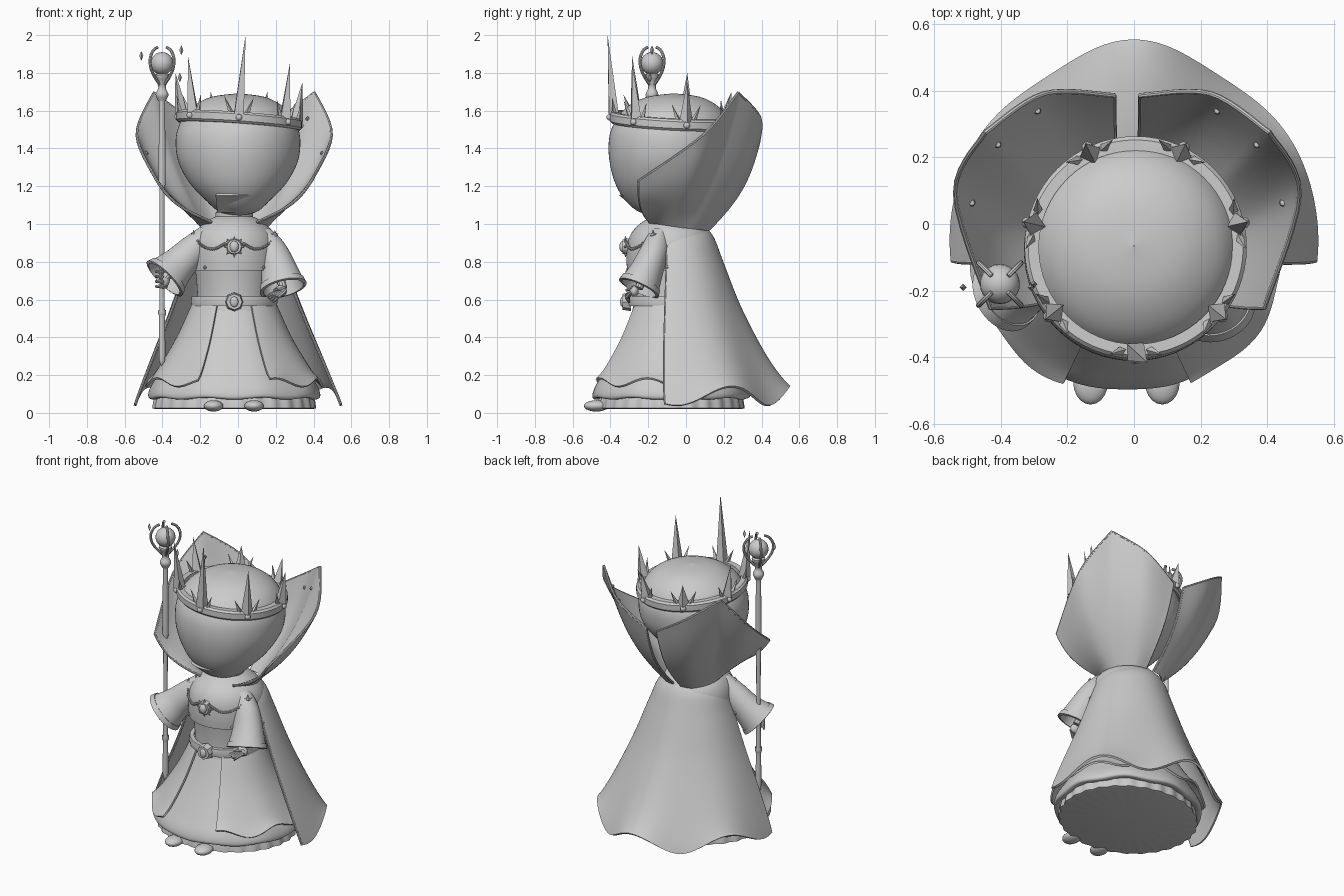
import bpy, math
from mathutils import Vector

if "Cube" in bpy.data.objects:
    bpy.data.objects.remove(bpy.data.objects["Cube"])
pi = math.pi
CX = -0.02  # body axis


def spline(pts, t):
    """Catmull-Rom point at t in 0..1"""
    p = [Vector(q) for q in pts]
    s = min(max(t, 0), 1) * (len(p) - 1)
    i = min(int(s), len(p) - 2)
    f = s - i
    a, b, c, d = p[max(i - 1, 0)], p[i], p[i + 1], p[min(i + 2, len(p) - 1)]
    return b + 0.5 * f * (c - a + f * (2 * a - 5 * b + 4 * c - d + f * (3 * (b - c) + d - a)))


def grid(name, f, nu, nv, wrap=False, thick=0):
    du = nu if wrap else nu - 1
    verts = [f(i / du, j / (nv - 1)) for j in range(nv) for i in range(nu)]
    faces = [(j * nu + i, j * nu + (i + 1) % nu, (j + 1) * nu + (i + 1) % nu, (j + 1) * nu + i)
             for j in range(nv - 1) for i in range(du)]
    me = bpy.data.meshes.new(name)
    me.from_pydata(verts, [], faces)
    ob = bpy.data.objects.new(name, me)
    bpy.context.collection.objects.link(ob)
    if thick:
        m = ob.modifiers.new("thickness", 'SOLIDIFY')
        m.thickness, m.offset = thick, 0
    return ob


def revolve(name, prof, cx=CX, cy=-0.08, ys=1, n=64, nv=None, arc=None, wave=None, thick=0):
    """prof: (radius, z, y shift); wave(angle, t) -> (radius factor, z shift)"""
    prof = [(p[0], p[1], p[2] if len(p) > 2 else 0) for p in prof]
    a0, a1 = arc or (0, 2 * pi)

    def f(u, v):
        a = a0 + (a1 - a0) * u
        r, z, sy = spline(prof, v)
        k, dz = wave(a, v) if wave else (1, 0)
        return (cx + r * k * math.cos(a), cy + sy + r * k * ys * math.sin(a), z + dz)
    return grid(name, f, n, nv or len(prof), arc is None, thick)


def rod(name, p, q, r1, r2=0.0, n=8):
    p, q = Vector(p), Vector(q)
    bpy.ops.mesh.primitive_cone_add(vertices=n, radius1=r1, radius2=r2, depth=(q - p).length, location=(p + q) / 2)
    ob = bpy.context.object
    ob.rotation_euler = (q - p).to_track_quat('Z', 'Y').to_euler()
    ob.name = name
    return ob


def ball(name, c, s, seg=16):
    s = s if isinstance(s, tuple) else (s, s, s)
    bpy.ops.mesh.primitive_uv_sphere_add(segments=seg, ring_count=max(seg // 2, 4), radius=1, location=c)
    ob = bpy.context.object
    ob.scale, ob.name = s, name
    return ob


def wire(name, pts, r, closed=False):
    cu = bpy.data.curves.new(name, 'CURVE')
    cu.dimensions, cu.bevel_depth, cu.bevel_resolution, cu.use_fill_caps = '3D', r, 2, True
    sp = cu.splines.new('POLY')
    sp.points.add(len(pts) - 1)
    for q, p in zip(sp.points, pts):
        q.co = (*p, 1)
    sp.use_cyclic_u = closed
    ob = bpy.data.objects.new(name, cu)
    bpy.context.collection.objects.link(ob)


# head, chin plate and neck
revolve("head", [(.001, 1.04, -.06), (.1, 1.065, -.07), (.175, 1.13, -.07), (.255, 1.215, -.04), (.313, 1.32, -.01),
                 (.33, 1.42, 0), (.317, 1.51, .005), (.26, 1.605, .01), (.15, 1.67, .015), (.001, 1.692, .015)],
        cx=0, nv=40)
grid("chin_plate", lambda u, v: (CX + (u - .5) * (.19 - .02 * v), -.345 + .11 * v + .12 * (u - .5) ** 2,
                                 1.16 - .09 * v), 8, 4, thick=.025)
revolve("neck", [(.1, .98), (.1, 1.06), (.085, 1.07), (.001, 1.07)])

# crown band, spikes and studs
CC = Vector((.005, -.07, 1.548))


def crown_pt(a, r, h):
    x, y = r * math.cos(a), r * math.sin(a)
    return CC + Vector((x, y, h - .07 * x - .05 * y))


band = [(.322, -.03), (.333, -.018), (.333, .018), (.322, .03), (.29, .03), (.29, -.03), (.322, -.03)]
grid("crown_band", lambda u, v: crown_pt(2 * pi * u, *spline(band, v).to_2d()), 64, 7, True)
for k, top in enumerate([2.0, 1.85, 1.75, 1.7, 1.7, 1.8, 1.89]):
    a = -pi / 2 + k * 2 * pi / 7
    tip = crown_pt(a, .345, 0)
    tip.z = top
    if k == 0:
        tip.x = .04
    rod("crown_spike", crown_pt(a, .313, .02), tip, .036, n=4)
    ball("crown_stud", crown_pt(a, .333, 0), .018, 10)
    for s in (-1, 1):
        rod("crown_small_spike", crown_pt(a + s * .13, .312, .02), crown_pt(a + s * .24, .33, .11), .015, n=4)

# collar: two mirrored petals
base = [(.03, .12, .97), (.1, .1, .97), (.16, .02, .98), (.17, -.08, .99), (.12, -.19, 1.01)]
edge_back = [(.04, .385, 1.43), (.25, .39, 1.565), (.425, .275, 1.695)]
edge_front = [(.425, .275, 1.695), (.515, .09, 1.47), (.41, -.25, 1.23)]
for s, side in ((1, "right"), (-1, "left")):
    def petal(u, v, s=s):
        b, e = spline(base, u), spline(edge_back, u * 2) if u < .5 else spline(edge_front, u * 2 - 1)
        p = b.lerp(e, v)
        bulge = math.sin(pi * v) * .04
        d = Vector((p.x, p.y + .05, 0)).normalized()
        p += Vector((d.x * bulge, d.y * bulge, -bulge * .4))
        return Vector((CX + s * p.x, p.y, p.z))
    grid("collar_" + side, petal, 29, 16, thick=.014)
    rim = [petal(0, i / 15) for i in range(15)] + [petal(i / 28, 1) for i in range(29)]
    rim += [petal(1, 1 - i / 15) for i in range(1, 16)]
    wire("collar_trim_" + side, rim, .008)
    for u, v in ((.3, .85), (.5, .82), (.75, .82)):
        p = petal(u, v)
        ball("collar_stud", p - Vector((p.x, p.y, 0)).normalized() * .008, .011, 8)

# gown: pleated base, skirt, overskirt, torso and mantle
revolve("petticoat", [(.001, .02), (.41, .02), (.43, .025), (.425, .06), (.41, .11)], ys=.9, n=192,
        wave=lambda a, v: (1 + .012 * math.sin(28 * a), 0))
revolve("skirt", [(.19, .61), (.21, .56), (.29, .39), (.39, .22), (.44, .14), (.455, .09), (.435, .075), (.38, .09)],
        ys=.92, n=96, nv=30, wave=lambda a, v: (1 + .01 * v * math.sin(9 * a), .006 * v * math.sin(9 * a)))
revolve("overskirt", [(.205, .6), (.225, .56), (.305, .39), (.405, .23), (.465, .16)], ys=.93, n=96, nv=20,
        arc=(-pi / 2 + .42, 1.5 * pi - .42), thick=.012,
        wave=lambda a, v: (1 + .015 * v * v * math.sin(8 * a), -.022 * v ** 3 * math.sin(8 * a + .8)))
revolve("torso", [(.205, .54), (.195, .6), (.2, .7), (.21, .8), (.2, .9)], nv=14)
revolve("mantle", [(.08, 1.04), (.14, 1.01), (.195, .96), (.222, .9), (.228, .82), (.225, .755)], nv=20, thick=.014)
revolve("belt", [(.2, .565), (.225, .565), (.23, .59), (.225, .615), (.2, .615), (.2, .565)])
rod("buckle", (CX, -.29, .588), (CX, -.335, .588), .05, .042, 8)
ball("buckle_gem", (CX, -.335, .588), (.022, .014, .028))

# cape with waved hem
cape_prof = [(.1, .13, 1.0), (.2, .19, .93), (.255, .24, .8), (.345, .335, .55), (.455, .465, .28), (.53, .57, .1)]


def cape(u, v):
    start = -.28 + .18 * v
    a = start + (pi - 2 * start) * u
    rx, ry, z = spline(cape_prof, v)
    c = math.cos(6 * (a - pi / 2))
    k = 1 + .035 * v * v * -c * (1 if abs(math.cos(a)) < .6 else -.6) if abs(math.cos(a)) < .3 else 1 + .02 * v * v * c
    k = 1 + .02 * v * v * c + .03 * v * v * math.sin(a) ** 20 + .05 * v * v * abs(math.cos(a)) ** 16
    return (rx * k * math.cos(a) + CX * (1 - v), -.05 + ry * k * math.sin(a), z - .012 * v - .05 * v ** 5 * -c)


grid("cape", cape, 96, 30, thick=.014)
for s in (0, 1):
    wire("cape_edge", [cape(s, i / 29) for i in range(4, 30)], .008)
for s in (-1, 1):
    ball("cape_clasp", (CX + s * .27, -.1, .77), .012, 8)

# sleeves with cuffs
for name, path in (("right", [(.12, -.14, .94, .055), (.175, -.165, .86, .075), (.215, -.205, .76, .09),
                              (.24, -.25, .66, .115)]),
                   ("left", [(-.16, -.14, .94, .055), (-.24, -.16, .86, .075), (-.32, -.18, .78, .09),
                             (-.39, -.21, .71, .118)])):
    def sleeve(u, v, path=path, grow=0):
        p = spline(path, v)
        d = (spline(path, min(v + .02, 1)) - spline(path, max(v - .02, 0))).to_3d().normalized()
        e1 = d.cross(Vector((0, 1, 0))).normalized()
        e2 = d.cross(e1)
        return Vector(p[:3]) + (e1 * math.cos(2 * pi * u) + e2 * .9 * math.sin(2 * pi * u)) * (p[3] + grow)
    grid("sleeve_" + name, sleeve, 40, 16, True, thick=.012)
    grid("cuff_" + name, lambda u, v: sleeve(u, .88 + .12 * v, grow=.006), 40, 4, True, thick=.012)
    rod("forearm_" + name, path[1][:3], path[3][:3], .03, .022, 10)

# bony hands
ball("palm_right", (.225, -.275, .645), (.035, .025, .03))
ball("palm_left", (-.385, -.2, .71), (.025, .03, .045))
for k in range(4):
    a, b, c = (.245 - .016 * k, -.29, .64), (.21 - .014 * k, -.315, .612 + .004 * k), (.185 - .01 * k, -.3, .585 + .01 * k)
    rod("finger_right", a, b, .011, .01)
    rod("fingertip_right", b, c, .01, .006)
    z = .67 + .026 * k
    a, b, c = (-.38, -.2, z), (-.405, -.225, z), (-.435, -.19, z)
    rod("finger_left", a, b, .012, .011)
    rod("fingertip_left", b, c, .011, .007)
rod("thumb_right", (.245, -.28, .66), (.19, -.315, .65), .012, .007)

# staff with caged orb and floating shards
SX, SY = -.402, -.18
revolve("staff", [(.001, .245), (.01, .26), (.017, .3), (.016, .5), (.02, .52), (.02, .545), (.014, .56), (.014, 1.2),
                  (.019, 1.22), (.016, 1.62), (.02, 1.65), (.034, 1.685), (.02, 1.72), (.028, 1.755), (.04, 1.79),
                  (.001, 1.8)], cx=SX, cy=SY, n=20, nv=61)
ball("staff_orb", (SX, SY, 1.85), .06, 24)
claw = [(.02, 1.74), (.06, 1.785), (.085, 1.83), (.088, 1.88), (.065, 1.92), (.035, 1.935)]
for k in range(4):
    a = pi / 4 + k * pi / 2
    pts = [spline(claw, i / 15) for i in range(16)]
    wire("staff_claw", [(SX + p.x * math.cos(a), SY + p.x * math.sin(a), p.y) for p in pts], .008)
for x, y, z in ((-.512, -.19, 1.89), (-.3, -.18, 1.92), (-.308, -.19, 1.775)):
    revolve("shard", [(.001, z - .024), (.011, z), (.001, z + .024)], cx=x, cy=y, n=4)

# pendant, star brooches and chain
rod("pendant", (CX, -.29, .88), (CX, -.335, .88), .046, .038, 12)
ball("pendant_gem", (CX, -.335, .88), (.024, .018, .03))
for k in range(8):
    a = k * pi / 4
    d = Vector((math.cos(a), 0, math.sin(a)))
    rod("pendant_point", Vector((CX, -.32, .88)) + d * .03, Vector((CX, -.32, .88)) + d * .058, .012, n=6)
chain = [(.215, .94), (.17, .885), (.11, .868), (.06, .89), (.03, .905)]
for s in (-1, 1):
    for i in range(22):
        x, z = spline(chain, i / 21)
        y = -.085 - math.sqrt(max(.232 ** 2 - x * x, 0))
        ball("chain_link", (CX + s * x, y, z), .0085, 8)
    c = Vector((CX + s * .215, -.175, .94))
    ball("brooch", c, .016, 8)
    for k in range(5):
        a = pi / 2 + k * 2 * pi / 5
        d = Vector((math.cos(a) * .7, s * math.cos(a) * .7, math.sin(a)))
        rod("brooch_point", c, c + d * .03, .011, n=4)
    ball("mantle_stud", (CX + s * .155, -.255, .77), .01, 8)

# shoes
for x in (-.13, .085):
    ball("shoe", (x, -.475, .037), (.052, .066, .03), 20)

# bake modifiers and curves, then smooth while keeping edges crisp
bpy.ops.object.select_all(action='SELECT')
bpy.context.view_layer.objects.active = bpy.data.objects["head"]
bpy.ops.object.convert(target='MESH')
bpy.ops.object.shade_smooth_by_angle(angle=math.radians(35))
